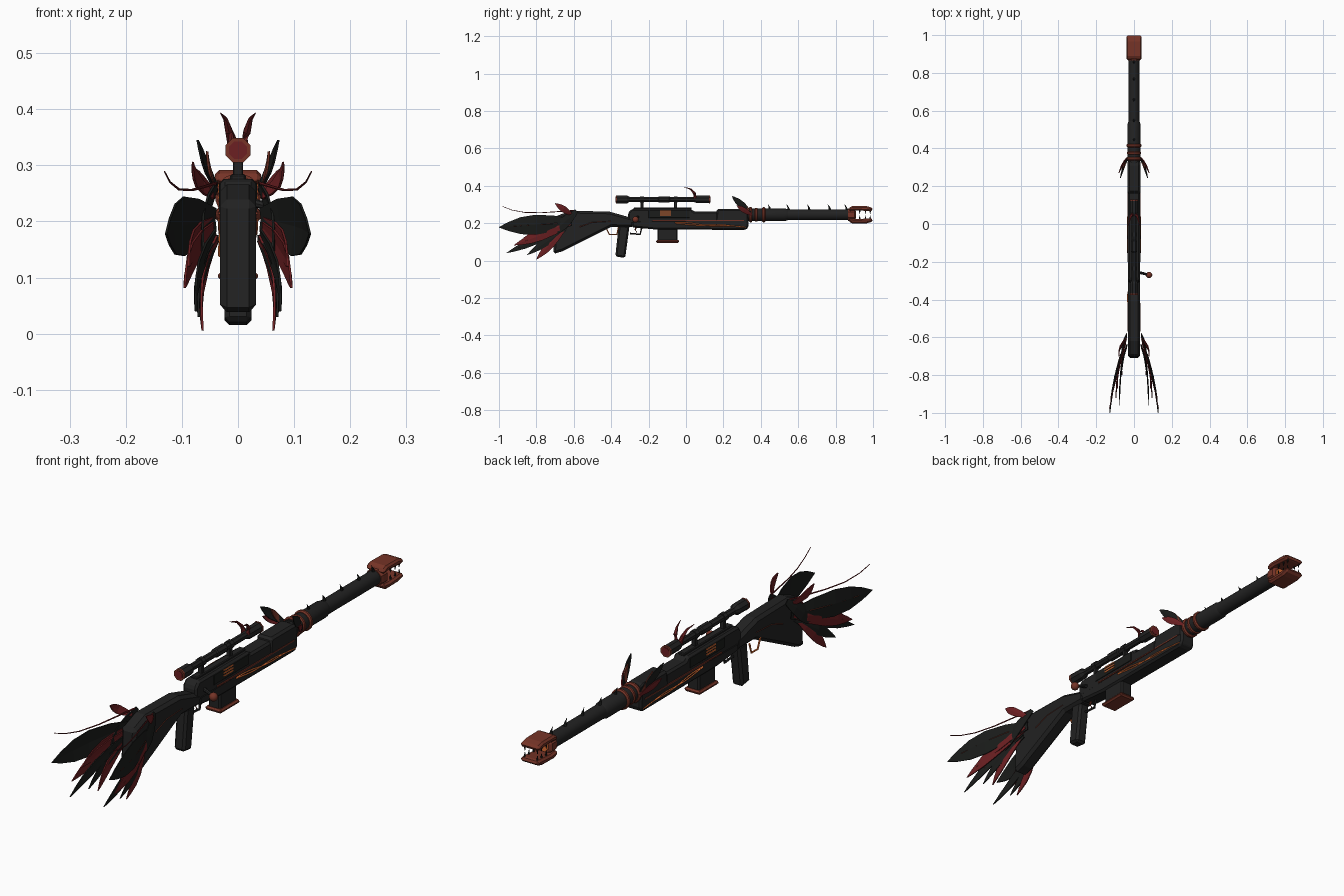
import bpy, bmesh, math
from mathutils import Vector

old = bpy.data.objects.get("Cube")
if old:
    bpy.data.objects.remove(old, do_unlink=True)


def material(name, rgb):
    m = bpy.data.materials.new(name)
    m.use_nodes = True
    col = (*rgb, 1)
    m.diffuse_color = col
    bsdf = next(n for n in m.node_tree.nodes if n.type == 'BSDF_PRINCIPLED')
    bsdf.inputs["Base Color"].default_value = col
    bsdf.inputs["Roughness"].default_value = 0.7
    return m


BLACK = material("charcoal", (0.016, 0.016, 0.016))
DARK = material("feather black", (0.011, 0.012, 0.011))
RED = material("dark red", (0.15, 0.014, 0.016))
RUST = material("rust brown", (0.18, 0.034, 0.02))
ORANGE = material("ember orange", (0.75, 0.16, 0.035))


def finish(name, bm, mat, bevel=0, thick=0, smooth=False):
    bmesh.ops.recalc_face_normals(bm, faces=bm.faces)
    mesh = bpy.data.meshes.new(name)
    bm.to_mesh(mesh)
    bm.free()
    mesh.materials.append(mat)
    ob = bpy.data.objects.new(name, mesh)
    bpy.context.collection.objects.link(ob)
    if thick:
        mod = ob.modifiers.new("thickness", 'SOLIDIFY')
        mod.thickness, mod.offset = thick, 0
    if bevel:
        mod = ob.modifiers.new("chamfer", 'BEVEL')
        mod.width, mod.segments, mod.limit_method = bevel, 1, 'ANGLE'
    if smooth:
        for o in bpy.context.selected_objects:
            o.select_set(False)
        bpy.context.view_layer.objects.active = ob
        ob.select_set(True)
        bpy.ops.object.shade_smooth_by_angle()
    return ob


def prism(name, profile, half, mat, bevel=0.0, x=0.0):
    """Side profile (y, z) extruded across x."""
    bm = bmesh.new()
    face = bm.faces.new([bm.verts.new((x - half, y, z)) for y, z in profile])
    ext = bmesh.ops.extrude_face_region(bm, geom=[face])
    moved = [v for v in ext["geom"] if isinstance(v, bmesh.types.BMVert)]
    bmesh.ops.translate(bm, verts=moved, vec=(2 * half, 0, 0))
    return finish(name, bm, mat, bevel)


def box(name, y0, y1, z0, z1, half, mat, bevel=0.0, x=0.0):
    return prism(name, [(y0, z0), (y1, z0), (y1, z1), (y0, z1)], half, mat, bevel, x)


def turned(name, rows, z, mat, sides=16, smooth=True):
    """Rings (y, radius) swept around an axis along y."""
    bm = bmesh.new()
    rings = []
    for y, r in rows:
        angles = [2 * math.pi * (i + 0.5) / sides for i in range(sides)]
        rings.append([bm.verts.new((r * math.cos(a), y, z + r * math.sin(a))) for a in angles])
    for a, b in zip(rings, rings[1:]):
        for i in range(sides):
            j = (i + 1) % sides
            bm.faces.new((a[i], a[j], b[j], b[i]))
    bm.faces.new(rings[0])
    bm.faces.new(rings[-1])
    return finish(name, bm, mat, smooth=smooth)


def tube(name, points, radii, mat, sides=6):
    """Tapering tube through points."""
    bm = bmesh.new()
    pts = [Vector(p) for p in points]
    rings = []
    for i, p in enumerate(pts):
        d = (pts[min(i + 1, len(pts) - 1)] - pts[max(i - 1, 0)]).normalized()
        u = d.orthogonal() if abs(d.z) > 0.9 else d.cross(Vector((0, 0, 1)))
        u.normalize()
        w = d.cross(u)
        r = radii[0] + (radii[1] - radii[0]) * i / (len(pts) - 1)
        angles = [2 * math.pi * k / sides for k in range(sides)]
        rings.append([bm.verts.new(p + r * (u * math.cos(a) + w * math.sin(a))) for a in angles])
    for a, b in zip(rings, rings[1:]):
        for i in range(sides):
            j = (i + 1) % sides
            bm.faces.new((a[i], a[j], b[j], b[i]))
    bm.faces.new(rings[0])
    bm.faces.new(rings[-1])
    return finish(name, bm, mat, smooth=True)


LEAF = [(0, 0.35), (0.25, 0.8), (0.5, 1), (0.7, 0.85), (0.87, 0.45), (1, 0.02)]


def feather(name, side, root, tip, width, mat, bow=0.012):
    """Pointed leaf with a raised centre, bowed outwards."""
    a, b = Vector(root), Vector(tip)
    across = (b - a).cross(Vector((1, 0, 0))).normalized() * width
    bm = bmesh.new()
    rows = []
    for t, w in LEAF:
        c = a.lerp(b, t) + Vector((bow * math.sin(math.pi * t), 0, 0))
        ridge = c + Vector((0.12 * width * w, 0, 0))
        row = [c + across * w, ridge, c - across * w]
        rows.append([bm.verts.new((side * p.x, p.y, p.z)) for p in row])
    for p, q in zip(rows, rows[1:]):
        for i in range(2):
            bm.faces.new((p[i], p[i + 1], q[i + 1], q[i]))
    return finish(name, bm, mat, thick=0.004)


# Stock, grip and trigger
prism("stock", [(-0.71, 0.035), (-0.66, 0.05), (-0.40, 0.18), (-0.28, 0.178), (-0.28, 0.225),
                (-0.41, 0.262), (-0.62, 0.266), (-0.70, 0.235)], 0.032, BLACK, 0.012)
prism("grip", [(-0.378, 0.022), (-0.325, 0.014), (-0.302, 0.185), (-0.36, 0.19)], 0.024, BLACK, 0.009)
tube("trigger_guard", [(0, -0.30, 0.145), (0, -0.245, 0.14), (0, -0.236, 0.18)], (0.005, 0.005), BLACK)
tube("trigger", [(0, -0.265, 0.18), (0, -0.272, 0.165), (0, -0.263, 0.15)], (0.005, 0.003), RUST)
tube("hanging_loop", [(-0.03, -0.36, 0.18), (-0.032, -0.37, 0.14), (-0.032, -0.41, 0.14),
                      (-0.03, -0.43, 0.18)], (0.004, 0.004), ORANGE)

# Receiver and handguard
prism("receiver", [(-0.31, 0.195), (0.17, 0.195), (0.17, 0.262), (0.04, 0.262), (0.03, 0.276),
                   (-0.29, 0.276), (-0.31, 0.255)], 0.031, BLACK, 0.008)
prism("handguard", [(-0.29, 0.178), (-0.16, 0.166), (0.32, 0.164), (0.335, 0.18), (0.335, 0.222),
                    (-0.29, 0.215)], 0.033, BLACK, 0.008)
prism("barrel_housing", [(0.155, 0.205), (0.335, 0.205), (0.335, 0.262), (0.32, 0.276),
                         (0.165, 0.276)], 0.034, BLACK, 0.009)
box("top_rail", -0.28, 0.03, 0.272, 0.284, 0.014, BLACK, 0.003)
for s in (1, -1):
    box("side_plate", -0.2, 0.02, 0.228, 0.268, 0.003, DARK, 0.001, s * 0.031)
    for i in range(3):
        z = 0.24 + i * 0.011
        box("glowing_vent", -0.14, -0.08, z, z + 0.005, 0.002, ORANGE, 0, s * 0.034)
    box("side_stripe", -0.18, 0.31, 0.212, 0.217, 0.002, RUST, 0, s * 0.0335)
    for i, (lo, hi) in enumerate([(0.176, 0.203), (0.182, 0.197)]):
        pts = []
        for k in range(13):
            t = k / 12
            z = hi + (lo - hi) * t + 0.004 * math.sin(t * 9 + i * 2)
            pts.append((s * 0.033, -0.06 + 0.38 * t, z))
        tube("ember_line", pts, (0.003, 0.002), ORANGE, 4)
    tube("stock_line", [(s * 0.032, -0.57, 0.18), (s * 0.032, -0.5, 0.205), (s * 0.032, -0.4, 0.21)],
         (0.002, 0.001), RUST, 4)

# Magazine
box("magazine", -0.152, -0.045, 0.105, 0.18, 0.026, BLACK, 0.006)
box("magazine_base", -0.16, -0.037, 0.095, 0.111, 0.036, RUST, 0.006)

# Bolt handle
tube("bolt_handle", [(0.02, -0.255, 0.235), (0.05, -0.262, 0.228), (0.08, -0.27, 0.222)], (0.008, 0.006), BLACK, 8)
bm = bmesh.new()
bmesh.ops.create_uvsphere(bm, u_segments=12, v_segments=8, radius=0.017)
bmesh.ops.translate(bm, verts=bm.verts, vec=(0.08, -0.27, 0.22))
finish("bolt_knob", bm, RUST, smooth=True)

# Barrel with sleeve, collars and ridge spikes
turned("barrel", [(0.32, 0.029), (0.89, 0.029)], 0.245, BLACK)
turned("barrel_sleeve", [(0.33, 0.034), (0.53, 0.034), (0.545, 0.029)], 0.245, BLACK)
for y, r in [(0.345, 0.041), (0.375, 0.038), (0.415, 0.041)]:
    turned("collar", [(y - 0.009, r - 0.005), (y - 0.004, r), (y + 0.004, r), (y + 0.009, r - 0.005)], 0.245, RUST)
for y in (0.45, 0.55, 0.66, 0.77, 0.86):
    tube("ridge_spike", [(0, y, 0.268), (0, y - 0.004, 0.285), (0, y - 0.012, 0.3)], (0.008, 0.001), DARK)

# Jaw-shaped muzzle
turned("muzzle_collar", [(0.865, 0.034), (0.875, 0.038), (0.9, 0.038), (0.905, 0.03)], 0.245, RUST, 8, False)
turned("muzzle_glow", [(0.9, 0.024), (0.908, 0.022)], 0.245, ORANGE, 8, False)
for k in (1, -1):
    jaw = [(0.87, 0.02), (0.91, 0.024), (0.985, 0.019), (1.0, 0.024), (0.995, 0.038), (0.965, 0.046), (0.89, 0.047), (0.87, 0.037)]
    prism("jaw", [(y, 0.245 + k * h) for y, h in jaw], 0.041, RUST, 0.008)
    for s in (1, -1):
        for y in (0.93, 0.96, 0.986):
            tube("fang", [(s * 0.028, y, 0.245 + k * 0.026), (s * 0.028, y - 0.002, 0.245 + k * 0.004)],
                 (0.005, 0.001), DARK)

# Scope with mounts and horns
turned("scope", [(-0.37, 0.023), (-0.315, 0.023), (-0.3, 0.014), (-0.15, 0.014), (-0.145, 0.018), (-0.09, 0.018),
                 (-0.085, 0.014), (0.04, 0.014), (0.06, 0.022), (0.125, 0.022)], 0.327, BLACK, 8, False)
for y0, y1 in [(-0.375, -0.368), (0.123, 0.129)]:
    turned("lens_rim", [(y0, 0.024), (y1, 0.024)], 0.327, RUST, 8, False)
    turned("lens", [(y0 - 0.002, 0.017), (y1 + 0.002, 0.017)], 0.327, RED, 8, False)
for y in (-0.235, -0.055):
    box("scope_mount", y - 0.008, y + 0.008, 0.27, 0.32, 0.009, BLACK, 0.002)
    turned("scope_ring", [(y - 0.01, 0.018), (y + 0.01, 0.018)], 0.327, BLACK, 8, False)
for s in (1, -1):
    tube("scope_horn", [(s * 0.008, 0.05, 0.335), (s * 0.016, 0.045, 0.36), (s * 0.022, 0.025, 0.382),
                        (s * 0.031, -0.01, 0.393)], (0.011, 0.001), RED)

# Fins swept back from the collar: root, tip, width, colour
FINS = [((0.035, 0.345, 0.255), (0.072, 0.245, 0.345), 0.018, DARK),
        ((0.038, 0.35, 0.245), (0.08, 0.27, 0.295), 0.014, RED),
        ((0.036, 0.34, 0.25), (0.055, 0.29, 0.325), 0.012, RUST)]
# Feathers fanned out from the stock
FAN = [((0.04, -0.61, 0.205), (0.128, -1.0, 0.178), 0.053, DARK),
       ((0.044, -0.63, 0.19), (0.095, -0.92, 0.082), 0.028, RED),
       ((0.04, -0.64, 0.18), (0.075, -0.96, 0.04), 0.022, DARK),
       ((0.046, -0.62, 0.2), (0.088, -0.87, 0.12), 0.026, RED),
       ((0.036, -0.64, 0.17), (0.07, -0.85, 0.03), 0.02, DARK),
       ((0.038, -0.65, 0.17), (0.063, -0.80, 0.006), 0.022, RED),
       ((0.038, -0.585, 0.265), (0.06, -0.73, 0.13), 0.03, DARK),
       ((0.044, -0.61, 0.245), (0.08, -0.70, 0.306), 0.017, RED)]
for s in (1, -1):
    for root, tip, width, mat in FINS:
        feather("collar_fin", s, root, tip, width, mat, 0.004)
    for root, tip, width, mat in FAN:
        feather("stock_feather", s, root, tip, width, mat)
    for root, tip, width, mat in FAN[:3]:
        line = []
        for k in range(7):
            p = Vector(root).lerp(Vector(tip), 0.2 + 0.1 * k)
            bow = 0.012 * math.sin(math.pi * (0.2 + 0.1 * k)) + 0.12 * width
            line.append((s * (p.x + bow), p.y, p.z))
        tube("feather_rib", line, (0.002, 0.001), RUST, 4)
    tube("antenna", [(s * 0.04, -0.6, 0.268), (s * 0.06, -0.68, 0.262), (s * 0.082, -0.77, 0.256),
                     (s * 0.105, -0.86, 0.257), (s * 0.121, -0.93, 0.27), (s * 0.131, -0.98, 0.289)],
         (0.003, 0.0015), RED)
